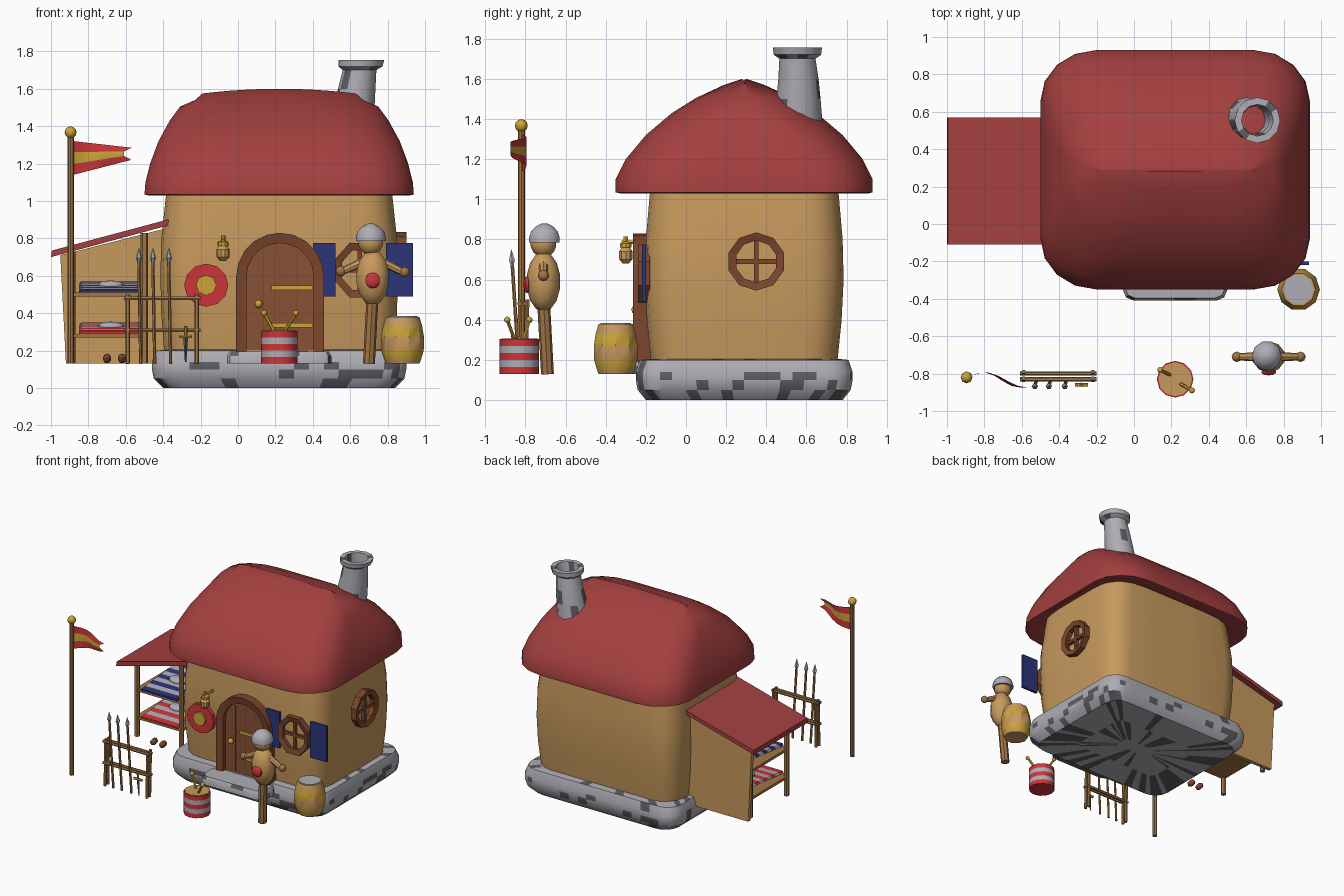
import bpy, bmesh, random
from math import sin, cos, pi, radians
from mathutils import Vector

random.seed(4)
cube = bpy.data.objects.get("Cube")
if cube:
    bpy.data.objects.remove(cube)

COLOURS = {
    "roof_red": (.37, .05, .05), "plaster_tan": (.57, .32, .11), "stone_grey": (.43, .42, .46),
    "dark_stone": (.11, .11, .125), "gold": (.6, .37, .04), "shutter_blue": (.024, .035, .19),
    "bright_red": (.61, .035, .04), "frame_brown": (.2, .062, .025), "door_brown": (.25, .085, .035),
    "pole_wood": (.36, .18, .06)}
MATS = {}
for name, rgb in COLOURS.items():
    m = bpy.data.materials.new(name)
    m.use_nodes = True
    m.diffuse_color = (*rgb, 1)
    m.node_tree.nodes["Principled BSDF"].inputs["Base Color"].default_value = (*rgb, 1)
    MATS[name] = m


def finish(name, bm, mats, angle=35):
    """Turn a bmesh into a named object, smooth below the given angle."""
    bmesh.ops.recalc_face_normals(bm, faces=bm.faces)
    me = bpy.data.meshes.new(name)
    bm.to_mesh(me)
    bm.free()
    for c in mats:
        me.materials.append(MATS[c])
    if angle:
        me.shade_smooth()
        me.set_sharp_from_angle(angle=radians(angle))
    ob = bpy.data.objects.new(name, me)
    bpy.context.collection.objects.link(ob)
    return ob


def loft(name, rings, mats, rule=None, loop=False, caps=(True, True), angle=35):
    """Skin a list of closed rings; rule(band) gives the material index."""
    bm = bmesh.new()
    vs = [[bm.verts.new(p) for p in r] for r in rings]
    n = len(vs[0])
    for b in range(len(vs) if loop else len(vs) - 1):
        lo, hi = vs[b], vs[(b + 1) % len(vs)]
        for i in range(n):
            j = (i + 1) % n
            f = bm.faces.new((lo[i], lo[j], hi[j], hi[i]))
            f.material_index = rule(b) if rule else 0
    if not loop:
        if caps[0]:
            bm.faces.new(vs[0][::-1]).material_index = rule(0) if rule else 0
        if caps[1]:
            bm.faces.new(vs[-1]).material_index = rule(len(vs) - 2) if rule else 0
    return finish(name, bm, mats, angle)


def rounded(hx, hy, rx, ry, z, m=3, seg=4, cx=.22, cy=.29):
    """Rounded rectangle ring with m pieces on every straight side."""
    pts = []
    for k, (sx, sy) in enumerate(((1, 1), (-1, 1), (-1, -1), (1, -1))):
        for i in range(seg + 1):
            a = (k + i / seg) * pi / 2
            pts.append(Vector((cx + sx * (hx - rx) + rx * cos(a), cy + sy * (hy - ry) + ry * sin(a), z)))
    out = []
    for i, p in enumerate(pts):
        out.append(p)
        if i % (seg + 1) == seg:
            q = pts[(i + 1) % len(pts)]
            out += [p.lerp(q, j / m) for j in range(1, m)]
    return out


def turned(name, stations, mats, n=10, **kw):
    """Round part through (x, y, z, radius) stations."""
    rings = [[(x + r * cos(2 * pi * i / n), y + r * sin(2 * pi * i / n), z) for i in range(n)]
             for x, y, z, r in stations]
    return loft(name, rings, mats, **kw)


def rod(name, p, q, r, mat, r2=None, n=6):
    p, q = Vector(p), Vector(q)
    turn = (q - p).to_track_quat('Z', 'Y')
    rings = [[c + turn @ Vector((w * cos(2 * pi * i / n), w * sin(2 * pi * i / n), 0)) for i in range(n)]
             for c, w in ((p, r), (q, r if r2 is None else r2))]
    return loft(name, rings, [mat], angle=0)


def ball(name, c, s, mat, u=10, v=7):
    bm = bmesh.new()
    bmesh.ops.create_uvsphere(bm, u_segments=u, v_segments=v, radius=1)
    for w in bm.verts:
        w.co = Vector(c) + w.co * Vector(s)
    return finish(name, bm, [mat], 50)


def front(u, z, d):
    return (u, -d, z)


def side(u, z, d):
    return (d, u, z)


def plate(name, pts, d0, d1, mat, to=front):
    return loft(name, [[to(u, z, d) for u, z in pts] for d in (d0, d1)], [mat], angle=0)


def box(name, u0, u1, z0, z1, d0, d1, mat, to=front):
    return plate(name, [(u0, z0), (u1, z0), (u1, z1), (u0, z1)], d0, d1, mat, to)


def frame(name, outer, inner, d0, d1, mat, to=front, closed=True):
    rings = [[to(*o, d0), to(*o, d1), to(*i, d1 - .01), to(*i, d0)] for o, i in zip(outer, inner)]
    return loft(name, rings, [mat], loop=closed, angle=0)


def oval(u, z, ru, rz, n, turn=0.):
    return [(u + ru * cos(2 * pi * (i + turn) / n), z + rz * sin(2 * pi * (i + turn) / n)) for i in range(n)]


def arch(u, w, z0, z1, n=10):
    return [(u + w, z0)] + [(u + w * cos(pi * i / n), z1 + w * sin(pi * i / n)) for i in range(n + 1)] + [(u - w, z0)]


def speckle(chance):
    return lambda b: int(random.random() < chance)


# Stone base, walls and thatch-shaped roof
loft("stone_base", [rounded(x, y, r, r, z, 14) for x, y, r, z in (
    (.15, .06, .03, 0), (.38, .26, .06, 0), (.62, .49, .12, 0), (.67, .53, .12, .05),
    (.68, .54, .12, .1), (.68, .54, .12, .14), (.66, .52, .12, .2), (.6, .47, .12, .205))],
    ["stone_grey", "dark_stone"], rule=lambda b: int(random.random() < (.25 if b < 5 else .12)))
loft("walls", [rounded(x, y, .17, .17, z) for x, y, z in (
    (.615, .465, .2), (.63, .485, .4), (.635, .495, .6), (.63, .49, .8), (.605, .47, 1.03), (.59, .46, 1.15))],
    ["plaster_tan"])
roof_rings = [rounded(x, y, min(.3, x * .6), min(.27, y * .75), z, 4) for x, y, z in (
    (.58, .45, 1.1), (.7, .62, 1.03), (.72, .64, 1.035), (.715, .64, 1.1), (.69, .59, 1.2),
    (.645, .49, 1.32), (.585, .36, 1.43), (.53, .24, 1.505), (.45, .1, 1.57), (.41, .01, 1.6))]
for p in roof_rings[-1] + roof_rings[-2]:
    p.z -= .15 * (p.x - .22) ** 2
loft("main_roof", roof_rings, ["roof_red"], angle=40)

# Leaning stone chimney, open at the top
turned("chimney", [(.6, .56, 1.38, .12), (.62, .56, 1.5, .11), (.635, .56, 1.6, .1), (.65, .555, 1.7, .09),
                   (.655, .555, 1.72, .118), (.66, .555, 1.755, .122), (.66, .555, 1.755, .085),
                   (.65, .555, 1.68, .075), (.62, .56, 1.42, .08)],
       ["stone_grey", "dark_stone"], n=12, rule=speckle(.13), caps=(False, False))

# Arched door with hinges, knob and step
frame("door_frame", arch(.225, .235, .19, .595), arch(.225, .18, .19, .595), .16, .265, "frame_brown", closed=False)
plate("door", arch(.225, .185, .19, .595), .17, .225, "door_brown")
for i in (-1, 0, 1):
    box("door_groove", .222 + i * .09, .228 + i * .09, .21, .73, .22, .227, "frame_brown")
for z in (.335, .535):
    box("door_hinge", .18, .4, z - .012, z + .012, .22, .238, "gold")
ball("door_knob", (.11, -.25, .45), (.022, .022, .022), "gold")
loft("door_step", [rounded(.28, .1, .06, .06, z, 4, 2, .22, -.31) for z in (.13, .17)]
     + [rounded(.265, .085, .05, .05, .195, 4, 2, .22, -.31)],
     ["stone_grey", "dark_stone"], rule=speckle(.25))


# Windows and shutters
def window(name, u, z, ru, rz, n, d0, d1, to):
    frame(name + "_frame", oval(u, z, ru, rz, n, .5), oval(u, z, ru * .72, rz * .72, n, .5), d0, d1, "frame_brown", to)
    box(name + "_bar_upright", u - .012, u + .012, z - rz * .75, z + rz * .75, d0, d1 - .02, "frame_brown", to)
    box(name + "_bar_level", u - ru * .75, u + ru * .75, z - .012, z + .012, d0, d1 - .02, "frame_brown", to)


window("front_window", .65, .63, .14, .158, 8, .18, .24, front)
window("side_window", .35, .69, .145, .145, 10, .83, .9, side)
for u0, u1 in ((.4, .52), (.79, .935)):
    box("shutter", u0, u1, .49, .775, .2, .22, "shutter_blue")

# Round shield and lantern on the front wall
plate("shield", oval(-.17, .55, .118, .115, 12), .18, .235, "bright_red")
plate("shield_boss", oval(-.17, .55, .055, .055, 8), .23, .25, "gold")
rod("lantern_bracket", (-.08, -.18, .785), (-.08, -.32, .785), .01, "gold")
rod("lantern_hook", (-.08, -.3, .75), (-.08, -.3, .815), .012, "gold")
turned("lantern", [(-.08, -.3, z, r) for z, r in ((.68, .015), (.7, .034), (.74, .036), (.762, .02))], ["plaster_tan"])
turned("lantern_cap", [(-.08, -.3, z, r) for z, r in ((.76, .03), (.78, .03), (.79, .012))], ["gold"])

# Lean-to stall: roof, back wall, posts, shelves
plate("stall_roof", [(-1, .7), (-.37, .87), (-.36, .905), (-.995, .735)], -.57, .11, "roof_red")
plate("stall_back", [(-.92, .13), (-.36, .13), (-.36, .86), (-.95, .71)], -.53, -.5, "plaster_tan")
for x, top in ((-.89, .73), (-.5, .83)):
    rod("stall_post", (x, 0, .13), (x, 0, top), .02, "pole_wood")
    rod("stall_rear_post", (x, .46, .13), (x, .46, top), .02, "pole_wood")
for z, cloth in ((.27, "bright_red"), (.49, "shutter_blue")):
    box("shelf", -.9, -.49, z, z + .02, -.48, .01, "pole_wood")
    # striped cloth, rising gently to the back
    loft("striped_cloth", [[(x, .05 * i - .02, z + h + .005 * i) for x, h in
                            ((-.85, .02), (-.52, .02), (-.53, .035), (-.84, .035))] for i in range(10)],
         [cloth, "stone_grey"], rule=lambda b: b % 2, angle=0)
    ball("folded_bundle", (-.68, .22, z + .06), (.075, .06, .025), "stone_grey")
for x in (-.7, -.62):
    ball("shoe", (x, -.06, .158), (.022, .04, .026), "frame_brown", 8, 6)

# Flag pole with a swallow-tailed pennant
rod("flag_pole", (-.895, -.82, .13), (-.895, -.82, 1.35), .017, "pole_wood", n=8)
ball("pole_finial", (-.895, -.82, 1.367), (.032, .032, .032), "gold", 8, 6)
bm = bmesh.new()
cols = []
for i in range(7):
    t = i / 6
    top, low = 1.32 - .035 * t, 1.14 + .08 * t
    cols.append([bm.verts.new((-.88 + t * (.31 if k in (0, 1) else .27), -.815 + .03 * sin(t * 5) - .03 * t,
                               low + (top - low) * k)) for k in (0, .32, .68, 1)])
for a, b in zip(cols, cols[1:]):
    for k in range(3):
        bm.faces.new((a[k], b[k], b[k + 1], a[k + 1])).material_index = k % 2
finish("pennant", bm, ["bright_red", "gold"])

# Weapon rack with spears and a sword
for x in (-.59, -.22):
    for y in (-.8, -.835):
        rod("rack_post", (x, y, .13), (x, y + .01, .5), .012, "pole_wood")
for z in (.31, .48):
    for y in (-.8, -.83):
        rod("rack_rail", (-.61, y, z), (-.2, y, z), .011, "pole_wood")
for x in (-.53, -.455, -.37):
    rod("spear_shaft", (x + .01, -.83, .13), (x, -.865, .67), .009, "pole_wood")
    rod("spear_neck", (x, -.865, .67), (x, -.867, .695), .007, "stone_grey", .017)
    rod("spear_head", (x, -.867, .695), (x, -.87, .75), .017, "stone_grey", .001)
rod("sword_blade", (-.28, -.85, .14), (-.28, -.86, .27), .004, "dark_stone", .013, 4)
rod("sword_guard", (-.315, -.86, .275), (-.245, -.86, .275), .01, "gold")
rod("sword_grip", (-.28, -.86, .275), (-.28, -.865, .33), .009, "gold")

# Striped drum with sticks
turned("drum", [(.22, -.83, .13 + .035 * i, .098) for i in range(6)], ["bright_red", "stone_grey"],
       rule=lambda b: b % 2, n=12)
turned("drum_skin", [(.22, -.83, z, .09) for z in (.29, .308)], ["plaster_tan"], n=12)
for p, q in (((.2, -.81, .29), (.14, -.78, .4)), ((.24, -.85, .29), (.31, -.89, .4))):
    rod("drumstick", p, q, .009, "gold")
    ball("drumstick_tip", q, (.016, .016, .016), "gold", 8, 6)

# Barrel with gold hoops and a pale lid
turned("barrel", [(.88, -.35, z, r) for z, r in (
    (.13, .09), (.15, .098), (.2, .113), (.275, .114), (.33, .105), (.38, .09))],
    ["plaster_tan", "gold"], n=10, rule=lambda b: int(b in (1, 3)))
turned("barrel_lid", [(.88, -.35, z, .08) for z in (.37, .384)], ["stone_grey"])

# Training dummy on a post
rod("dummy_post", (.7, -.69, .13), (.72, -.71, .5), .032, "pole_wood", n=8)
ball("dummy_body", (.72, -.71, .59), (.092, .085, .15), "plaster_tan")
ball("dummy_head", (.71, -.71, .78), (.07, .065, .07), "plaster_tan")
turned("dummy_helmet", [(.71, -.705, z, r) for z, r in (
    (.785, .08), (.81, .08), (.84, .07), (.865, .045), (.88, .015))], ["stone_grey"], angle=50)
for s, z in ((-1, .625), (1, .62)):
    rod("dummy_arm", (.72 + s * .06, -.71, .67), (.72 + s * .16, -.71, z), .024, "plaster_tan", .02, 8)
    ball("dummy_hand", (.72 + s * .17, -.71, z), (.028, .028, .028), "pole_wood", 8, 6)
ball("dummy_target", (.72, -.79, .575), (.042, .02, .042), "bright_red")
